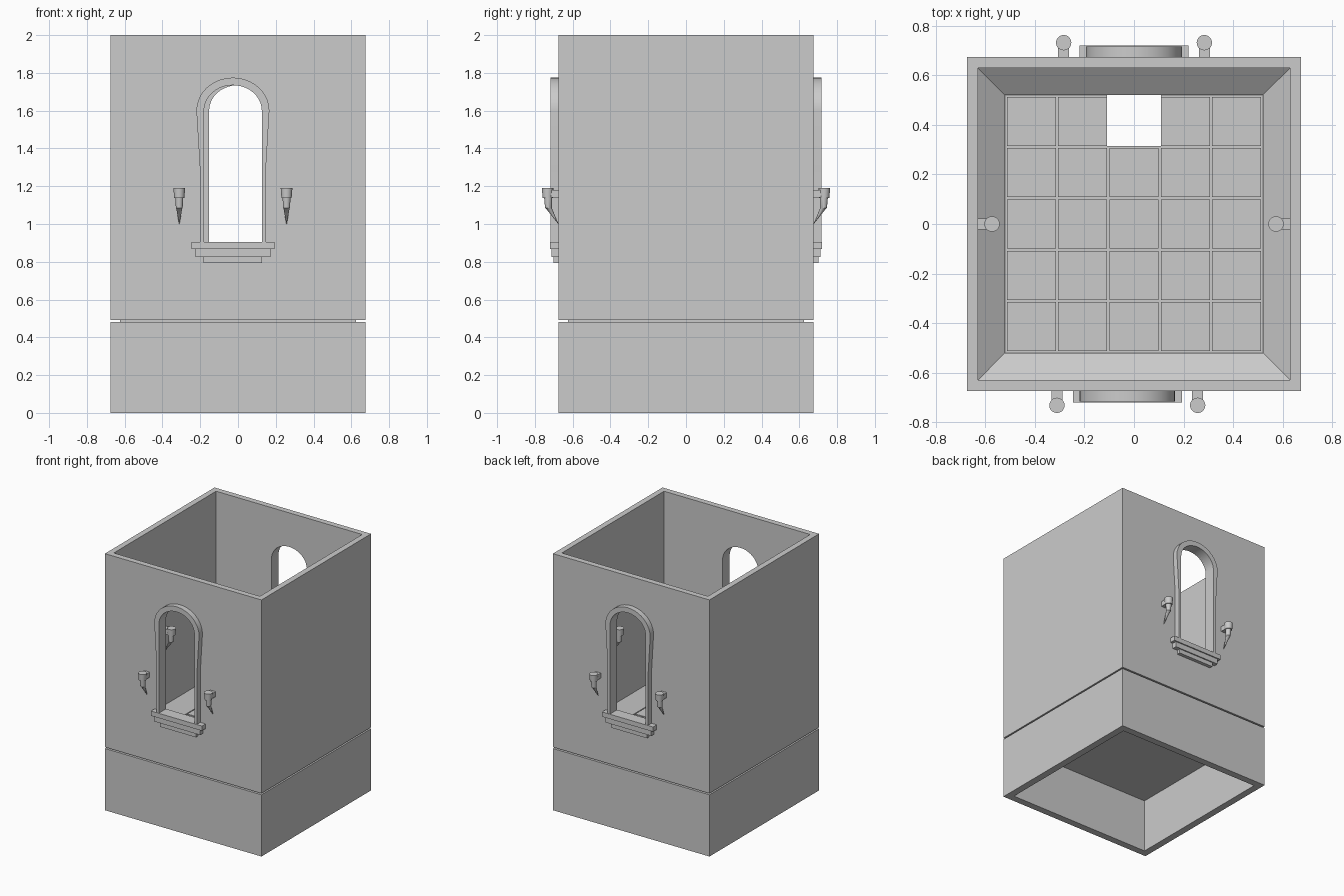
import bpy, bmesh
from math import sin, cos, pi, radians
from mathutils import Matrix

old = bpy.data.objects.get("Cube")
if old:
    bpy.data.objects.remove(old, do_unlink=True)

stone = bpy.data.materials.new("grey_stone")
stone.use_nodes = True
grey = (0.6, 0.6, 0.6, 1)
stone.diffuse_color = grey
stone.node_tree.nodes["Principled BSDF"].inputs["Base Color"].default_value = grey


def finish(name, bm, matrix=Matrix(), smooth=False):
    bmesh.ops.recalc_face_normals(bm, faces=bm.faces)
    mesh = bpy.data.meshes.new(name)
    bm.to_mesh(mesh)
    bm.free()
    mesh.transform(matrix)
    mesh.materials.append(stone)
    obj = bpy.data.objects.new(name, mesh)
    bpy.context.collection.objects.link(obj)
    if smooth:
        bpy.ops.object.select_all(action='DESELECT')
        obj.select_set(True)
        bpy.context.view_layer.objects.active = obj
        bpy.ops.object.shade_smooth_by_angle(angle=radians(35))
    return obj


def add_box(bm, x0, x1, y0, y1, z0, z1):
    size = Matrix.Diagonal((x1 - x0, y1 - y0, z1 - z0, 1))
    centre = Matrix.Translation(((x0 + x1) / 2, (y0 + y1) / 2, (z0 + z1) / 2))
    bmesh.ops.create_cube(bm, size=1, matrix=centre @ size)


def loft(bm, loops, close=False, caps=True):
    """Join equal rings of points with quads."""
    rings = [[bm.verts.new(p) for p in loop] for loop in loops]
    n = len(rings[0])
    pairs = list(zip(rings, rings[1:]))
    if close:
        pairs.append((rings[-1], rings[0]))
    for a, b in pairs:
        for i in range(n):
            j = (i + 1) % n
            bm.faces.new((a[i], a[j], b[j], b[i]))
    if caps and not close:
        bm.faces.new(rings[0])
        bm.faces.new(rings[-1])


def square_ring(name, profile):
    """Carry a (half width, height) section round a square."""
    bm = bmesh.new()
    corners = ((-1, -1), (1, -1), (1, 1), (-1, 1))
    loft(bm, [[(h * sx, h * sy, z) for h, z in profile] for sx, sy in corners], close=True)
    return finish(name, bm)


def cut(obj, cutter):
    mod = obj.modifiers.new("opening", 'BOOLEAN')
    mod.operation = 'DIFFERENCE'
    mod.solver = 'EXACT'
    mod.object = cutter
    bpy.context.view_layer.objects.active = obj
    bpy.ops.object.modifier_apply(modifier=mod.name)
    bpy.data.objects.remove(cutter, do_unlink=True)


OUT, IN = 0.675, 0.63
SPRING, SILL_TOP = 1.6, 0.905


def arch(foot, half, rise, bottom, steps=20):
    """Window outline from left foot over the arch to right foot."""
    pts = [(-foot, bottom), (-foot, 1.3)]
    for i in range(steps + 1):
        a = pi - pi * i / steps
        pts.append((half * cos(a), SPRING + rise * sin(a)))
    return pts + [(foot, 1.3), (foot, bottom)]


def window_cutter(matrix):
    bm = bmesh.new()
    pts = arch(0.153, 0.153, 0.135, SILL_TOP)
    loft(bm, [[(x, y, z) for x, z in pts] for y in (-0.2, 0.2)])
    return finish("window_cutter", bm, matrix)


def window(side, matrix):
    # Arched surround
    bm = bmesh.new()
    inner = arch(0.153, 0.153, 0.135, 0.88)
    outer = arch(0.175, 0.193, 0.175, 0.88)
    front, back = -0.042, 0.02
    sections = [[(a, front, b), (c, front, d), (c, back, d), (a, back, b)]
                for (a, b), (c, d) in zip(inner, outer)]
    loft(bm, sections)
    finish(side + "_window_surround", bm, matrix, smooth=True)
    # Stepped sill
    bm = bmesh.new()
    for half, depth, low, high in ((0.22, 0.045, 0.868, SILL_TOP),
                                   (0.198, 0.036, 0.826, 0.868),
                                   (0.155, 0.027, 0.793, 0.826)):
        add_box(bm, -half, half, -depth, 0.02, low, high)
    finish(side + "_window_sill", bm, matrix)


def torch(name, matrix):
    bm = bmesh.new()
    rings = ((0.057, 1.19, 0.031), (0.057, 1.137, 0.027), (0.055, 1.137, 0.021),
             (0.053, 1.085, 0.018), (0.051, 1.083, 0.016), (0.001, 1.0, 0.001))
    turns = [2 * pi * i / 20 for i in range(20)]
    loft(bm, [[(r * cos(t), r * sin(t) - y, z) for t in turns] for y, z, r in rings])
    add_box(bm, -0.022, 0.022, -0.045, 0.01, 1.14, 1.18)
    finish(name, bm, matrix, smooth=True)


def wall_place(x, y, turn):
    return Matrix.Translation((x, y, 0)) @ Matrix.Rotation(radians(turn), 4, 'Z')


# Hollow base and tower walls with a shadow gap between them
square_ring("base", [(OUT, 0), (OUT, 0.481), (0.62, 0.481), (0.62, 0)])
walls = square_ring("tower_walls", [
    (OUT, 0.492), (OUT, 2), (IN, 2), (IN, 0.575),
    (0.52, 0.495), (0.52, 0.46), (0.625, 0.46), (0.625, 0.492)])

# Floor slab with an open hatch
bm = bmesh.new()
add_box(bm, -0.624, 0.624, -0.624, 0.624, 0.42, 0.485)
slab = finish("floor_slab", bm)
bm = bmesh.new()
add_box(bm, -0.109, 0.109, 0.315, 0.52, 0.3, 0.6)
cut(slab, finish("hatch_cutter", bm))

# Floor tiles
bm = bmesh.new()
pitch, half = 0.207, 0.099
for col in range(-2, 3):
    for row in range(-2, 3):
        if (col, row) != (0, 2):
            x, y = col * pitch, row * pitch
            add_box(bm, x - half, x + half, y - half, y + half, 0.48, 0.495)
finish("floor_tiles", bm)

# Windows with a torch on each side
for side, place in (("front", wall_place(-0.027, -OUT, 0)),
                    ("back", wall_place(0, OUT, 180))):
    cut(walls, window_cutter(place))
    window(side, place)
    for hand, x in (("a", -0.284), ("b", 0.284)):
        torch(side + "_torch_" + hand, place @ Matrix.Translation((x, 0, 0)))

# Torches on the inner side walls
torch("inner_right_torch", wall_place(-IN, 0, 90))
torch("inner_left_torch", wall_place(IN, 0, -90))
